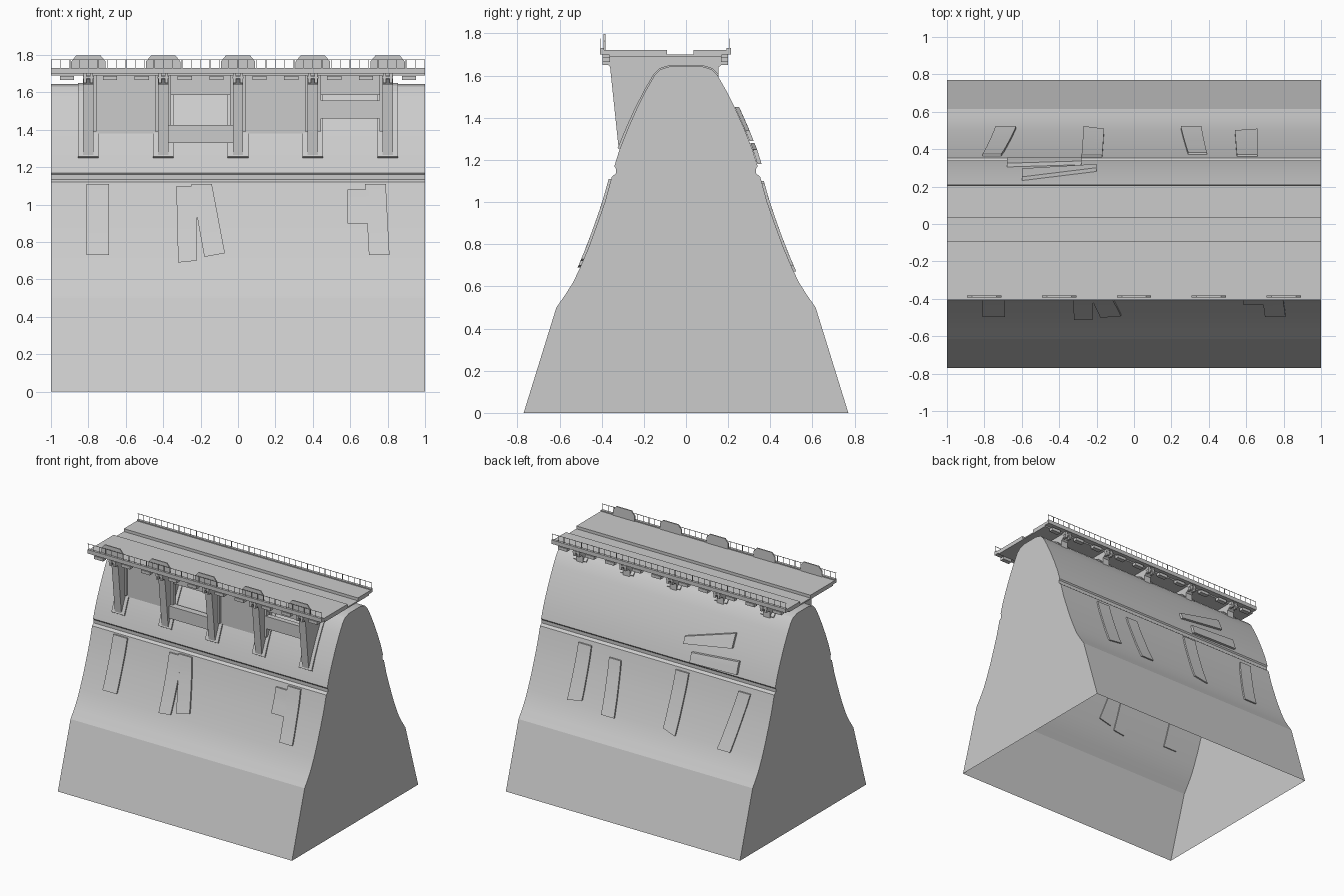
import bpy, bmesh
from math import radians

cube = bpy.data.objects.get("Cube")
if cube:
    bpy.data.objects.remove(cube)

concrete = bpy.data.materials.new("concrete_grey")
concrete.use_nodes = True
grey = (0.6, 0.6, 0.6, 1)
concrete.diffuse_color = grey
concrete.node_tree.nodes["Principled BSDF"].inputs["Base Color"].default_value = grey


def finish(name, bm, smooth=None):
    bmesh.ops.recalc_face_normals(bm, faces=bm.faces)
    mesh = bpy.data.meshes.new(name)
    bm.to_mesh(mesh)
    bm.free()
    obj = bpy.data.objects.new(name, mesh)
    bpy.context.collection.objects.link(obj)
    mesh.materials.append(concrete)
    if smooth:
        bpy.ops.object.select_all(action='DESELECT')
        obj.select_set(True)
        bpy.context.view_layer.objects.active = obj
        bpy.ops.object.shade_smooth_by_angle(angle=radians(smooth))
    return obj


def prism(bm, outline, x0, x1, closed=True):
    """Extrude a (y, z) outline along x."""
    a = [bm.verts.new((x0, y, z)) for y, z in outline]
    b = [bm.verts.new((x1, y, z)) for y, z in outline]
    bm.faces.new(a)
    bm.faces.new(b[::-1])
    for i in range(len(a) if closed else len(a) - 1):
        j = (i + 1) % len(a)
        bm.faces.new((a[i], a[j], b[j], b[i]))


def box(bm, x0, x1, y0, y1, z0, z1):
    prism(bm, [(y0, z0), (y1, z0), (y1, z1), (y0, z1)], x0, x1)


# Dam body: half profile from the foot up to the crest, mirrored, open underneath
side = [(.77, 0), (.615, .5), (.573, .56), (.535, .62), (.502, .69), (.46, .79),
        (.42, .9), (.385, 1), (.352, 1.12), (.333, 1.135), (.333, 1.16),
        (.34, 1.17), (.315, 1.25), (.275, 1.35), (.235, 1.44), (.19, 1.53),
        (.15, 1.6), (.12, 1.63), (.07, 1.645)]
bm = bmesh.new()
prism(bm, [(-y, z) for y, z in side] + side[::-1], -1, 1, closed=False)
finish("dam_body", bm, 17)


def wall_y(z):
    for (ya, za), (yb, zb) in zip(side, side[1:]):
        if za <= z <= zb:
            return ya + (yb - ya) * (z - za) / (zb - za)
    return side[-1][0]


# Thin repair panels that follow the sloping walls
def panel(name, sign, bottom, top, lift=.012, rows=6):
    """bottom and top hold (x_left, x_right, z_left, z_right)."""
    bm = bmesh.new()
    grid = []
    for r in range(rows + 1):
        t = r / rows
        xl, xr, zl, zr = [p + (q - p) * t for p, q in zip(bottom, top)]
        grid.append([bm.verts.new((x, sign * (wall_y(z) + off), z))
                     for off in (lift - .02, lift) for x, z in ((xl, zl), (xr, zr))])
    for a, b in zip(grid, grid[1:]):
        for i, j in ((0, 1), (1, 3), (3, 2), (2, 0)):
            bm.faces.new((a[i], a[j], b[j], b[i]))
    for a in (grid[0], grid[-1]):
        bm.faces.new((a[0], a[1], a[3], a[2]))
    finish(name, bm, 25)


front = [((-.81, -.69, .73, .73), (-.81, -.69, 1.11, 1.11)),
         ((-.32, -.22, .69, .7), (-.33, -.22, 1.1, 1.1)),
         ((-.18, -.07, .72, .74), (-.25, -.14, 1.11, 1.11)),
         ((.585, .7, .9, .9), (.585, .7, 1.08, 1.08)),
         ((.7, .81, .73, .73), (.68, .79, 1.11, 1.11))]
back = [((-.74, -.63, .67, .67), (-.81, -.71, 1.08, 1.08)),
        ((-.27, -.16, .67, .7), (-.28, -.17, 1.1, 1.1)),
        ((.25, .36, .67, .67), (.29, .39, 1.05, 1.05)),
        ((.54, .66, .72, .7), (.55, .66, 1.09, 1.09))]
upper = [((-.68, -.28, 1.19, 1.18), (-.68, -.28, 1.28, 1.25)),
         ((-.6, -.2, 1.35, 1.29), (-.6, -.2, 1.45, 1.34))]
for i, p in enumerate(front):
    panel(f"front_panel_{i}", -1, *p)
for i, p in enumerate(back):
    panel(f"back_panel_{i}", 1, *p)
for i, p in enumerate(upper):
    panel(f"upper_back_panel_{i}", 1, *p, lift=.022)

# Piers with flared heads, standing on strips over the crest
stations = [-.8 + .4 * i for i in range(5)]
pier = [(-.385, 1.69), (-.385, 1.67), (-.36, 1.64), (-.32, 1.26), (-.29, 1.25),
        (-.1, 1.55), (.1, 1.55), (.155, 1.58), (.155, 1.64), (.195, 1.67), (.195, 1.69)]
crest = [p for p in side if p[0] < .325 and p[1] > 1.2]
arch = [(-y, z) for y, z in crest] + [p for p in crest[::-1] if p[1] < 1.65 and p[0] < .16]
strip = [(y * 1.03, z + .006) for y, z in arch] + [(y * .95, z - .01) for y, z in arch[::-1]]
piers, strips = bmesh.new(), bmesh.new()
for x in stations:
    prism(piers, pier, x - .028, x + .028)
    prism(strips, strip, x - .055, x + .055)
finish("piers", piers)
finish("pier_base_strips", strips)

# Gates: closed in the first and third bays, beams across the open ones
gates, beams, guides = bmesh.new(), bmesh.new(), bmesh.new()
for i, x in enumerate(stations[:-1]):
    x0, x1 = x + .028, x + .372
    if i % 2 == 0:
        box(gates, x0, x1, -.27, -.25, 1.38, 1.69)
    elif i == 1:
        box(beams, x0, x1, -.27, -.24, 1.585, 1.69)
        box(beams, x0, x1, -.31, -.26, 1.33, 1.425)
    else:
        box(beams, x0, x1, -.27, -.24, 1.585, 1.69)
        box(beams, x0, x1, -.29, -.25, 1.46, 1.555)
    for g in (x0, x1 - .015):
        box(guides, g, g + .015, -.285, -.25, 1.39, 1.69)
finish("closed_gates", gates)
finish("bay_beams", beams)
finish("gate_guides", guides)

# Road deck: two raised slabs with a shallow channel between them
deck = bmesh.new()
prism(deck, [(-.4, 1.7), (-.365, 1.7), (-.365, 1.69), (.17, 1.69), (.17, 1.7), (.205, 1.7),
             (.205, 1.722), (.035, 1.722), (.035, 1.7), (-.09, 1.7), (-.09, 1.722),
             (-.4, 1.722)], -1, 1)
finish("road_deck", deck)

# Edge beams, under-deck boxes and pier head brackets along both edges
edges, boxes, brackets = bmesh.new(), bmesh.new(), bmesh.new()
for y, inward in ((-.4, 1), (.205, -1)):
    ya, yb = sorted((y - inward * .008, y + inward * .012))
    box(edges, -1, 1, ya, yb, 1.7, 1.73)
    ya, yb = sorted((y + inward * .005, y + inward * .04))
    for x in stations:
        for s in (-.115, .115):
            box(boxes, x + s - .038, x + s + .038, ya, yb, 1.665, 1.688)
        for s in (-.018, .018):
            box(brackets, x + s - .008, x + s + .008, ya, yb, 1.65, 1.7)
        box(brackets, x - .03, x + .03, ya, yb, 1.675, 1.685)
finish("deck_edge_beams", edges)
finish("under_deck_boxes", boxes)
finish("pier_head_brackets", brackets)

# Railings
rails = bmesh.new()
w = .0015
for y in (-.404, .206):
    box(rails, -1, 1, y - w, y + w, 1.772, 1.775)
    for i in range(41):
        x = -.998 + i * .0499
        box(rails, x - w, x + w, y - w, y + w, 1.72, 1.775)
finish("railings", rails)

# Chamfered shield plates above each pier on the front edge
plates = bmesh.new()
for x in stations:
    shape = [(-.092, 1.71), (.092, 1.71), (.092, 1.765), (.065, 1.797),
             (-.065, 1.797), (-.092, 1.765)]
    face = plates.faces.new([plates.verts.new((x + dx, -.392, z)) for dx, z in shape])
    new = bmesh.ops.extrude_face_region(plates, geom=[face], use_keep_orig=True)
    bmesh.ops.translate(plates, vec=(0, .009, 0),
                        verts=[v for v in new["geom"] if isinstance(v, bmesh.types.BMVert)])
finish("shield_plates", plates)
